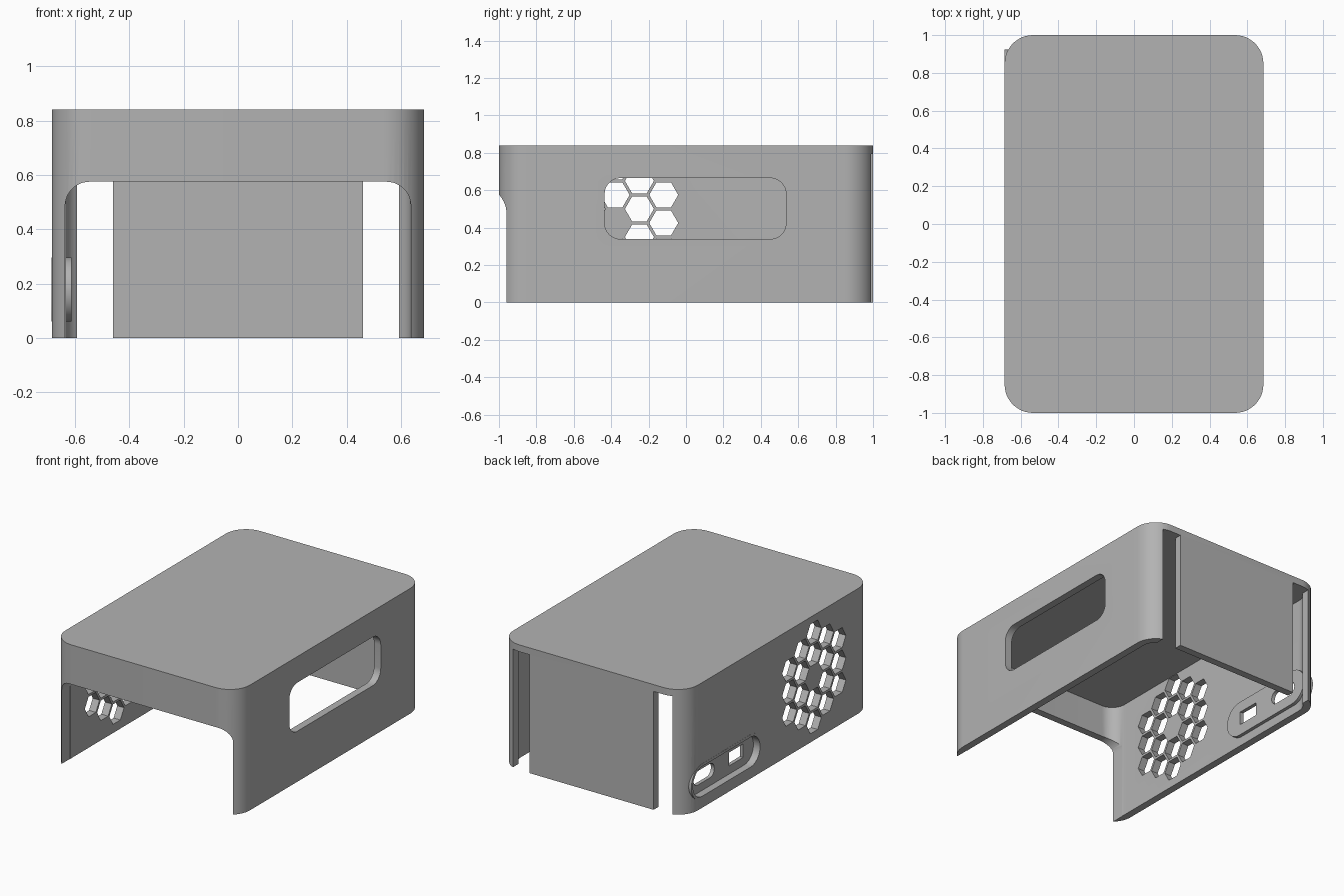
import bpy, bmesh, math

cube = bpy.data.objects.get("Cube")
if cube:
    bpy.data.objects.remove(cube, do_unlink=True)

# Main dimensions
HALF_W, HALF_L, HEIGHT = 0.685, 1.0, 0.84
WALL, CORNER = 0.05, 0.15
CEILING = HEIGHT - 0.045

grey = bpy.data.materials.new("plain grey plastic")
grey.use_nodes = True
grey.diffuse_color = (0.45, 0.45, 0.45, 1)
grey.node_tree.nodes["Principled BSDF"].inputs["Base Color"].default_value = grey.diffuse_color


def rounded(cu, cv, hu, hv, r, steps=12):
    """Outline of a rounded rectangle given by centre and half sizes."""
    pts = []
    for q, (su, sv) in enumerate([(1, 1), (-1, 1), (-1, -1), (1, -1)]):
        for i in range(steps + 1):
            a = math.pi / 2 * (q + i / steps)
            pts.append((cu + su * (hu - r) + r * math.cos(a),
                        cv + sv * (hv - r) + r * math.sin(a)))
    return pts


def box_outline(cu, cv, hu, hv):
    return [(cu - hu, cv - hv), (cu + hu, cv - hv), (cu + hu, cv + hv), (cu - hu, cv + hv)]


def prisms(name, outlines, axis, lo, hi):
    """One object holding each outline extruded along an axis."""
    place = {"x": lambda u, v, d: (d, u, v),
             "y": lambda u, v, d: (u, d, v),
             "z": lambda u, v, d: (u, v, d)}[axis]
    bm = bmesh.new()
    for pts in outlines:
        low = [bm.verts.new(place(u, v, lo)) for u, v in pts]
        high = [bm.verts.new(place(u, v, hi)) for u, v in pts]
        bm.faces.new(low)
        bm.faces.new(high)
        for i in range(len(pts)):
            j = (i + 1) % len(pts)
            bm.faces.new((low[i], low[j], high[j], high[i]))
    bmesh.ops.remove_doubles(bm, verts=bm.verts[:], dist=1e-5)
    bmesh.ops.recalc_face_normals(bm, faces=bm.faces[:])
    mesh = bpy.data.meshes.new(name)
    bm.to_mesh(mesh)
    bm.free()
    mesh.materials.append(grey)
    obj = bpy.data.objects.new(name, mesh)
    bpy.context.collection.objects.link(obj)
    return obj


def combine(target, tool, operation="DIFFERENCE"):
    mod = target.modifiers.new(tool.name, "BOOLEAN")
    mod.operation, mod.solver, mod.object = operation, "EXACT", tool
    bpy.context.view_layer.objects.active = target
    bpy.ops.object.modifier_apply(modifier=mod.name)
    bpy.data.objects.remove(tool, do_unlink=True)


# Hollow cover, open underneath
cover = prisms("case_cover", [rounded(0, 0, HALF_W, HALF_L, CORNER)], "z", 0, HEIGHT)
cavity = rounded(0, 0, HALF_W - WALL, HALF_L - WALL, CORNER - WALL)
combine(cover, prisms("cavity", [cavity], "z", -0.1, CEILING))

# Front arch
arch = rounded(0, 0.175, 0.636, 0.4, 0.09)
combine(cover, prisms("front_arch", [arch], "y", -1.1, -0.87))

# Window in the left wall
window = rounded(0.05, 0.502, 0.485, 0.163, 0.085)
combine(cover, prisms("side_window", [window], "x", 0.5, 0.8))

# Two tall slots that leave a tongue in the back wall
slots = [box_outline(s * 0.526, 0.347, 0.066, 0.447) for s in (-1, 1)]
combine(cover, prisms("back_slots", slots, "y", 0.87, 1.1))

# Ring of hexagonal vents in the right wall, solid in the middle
PITCH, HEX_R = 0.15, 0.0775
vents = []
for col in range(-2, 3):
    count = 5 - abs(col)
    for row in range(count):
        z_off = (row - (count - 1) / 2) * PITCH
        if col == 0 and abs(z_off) < 0.01:
            continue
        cy = -0.379 + col * PITCH * math.cos(math.pi / 6)
        vents.append([(cy + HEX_R * math.cos(k * math.pi / 3),
                       0.425 + z_off + HEX_R * math.sin(k * math.pi / 3)) for k in range(6)])
combine(cover, prisms("hex_vents", vents, "x", -0.8, -0.55))

# Port housing: a boss through the wall, a pocket outside and two openings
PORT_Y, PORT_Z = 0.55, 0.178
boss = rounded(PORT_Y, PORT_Z, 0.373, 0.118, 0.117)
combine(cover, prisms("port_boss", [boss], "x", -0.686, -0.612), "UNION")
pocket = rounded(PORT_Y, PORT_Z, 0.355, 0.1, 0.099)
combine(cover, prisms("port_pocket", [pocket], "x", -0.8, -0.637))
ports = [rounded(PORT_Y + 0.17, PORT_Z, 0.11, 0.047, 0.046),
         box_outline(PORT_Y - 0.17, PORT_Z, 0.076, 0.045)]
combine(cover, prisms("port_openings", ports, "x", -0.8, -0.55))

# Smooth the rounded corners, keep the edges crisp
for o in bpy.context.selected_objects:
    o.select_set(False)
cover.select_set(True)
bpy.context.view_layer.objects.active = cover
bpy.ops.object.shade_smooth_by_angle(angle=math.radians(30))
